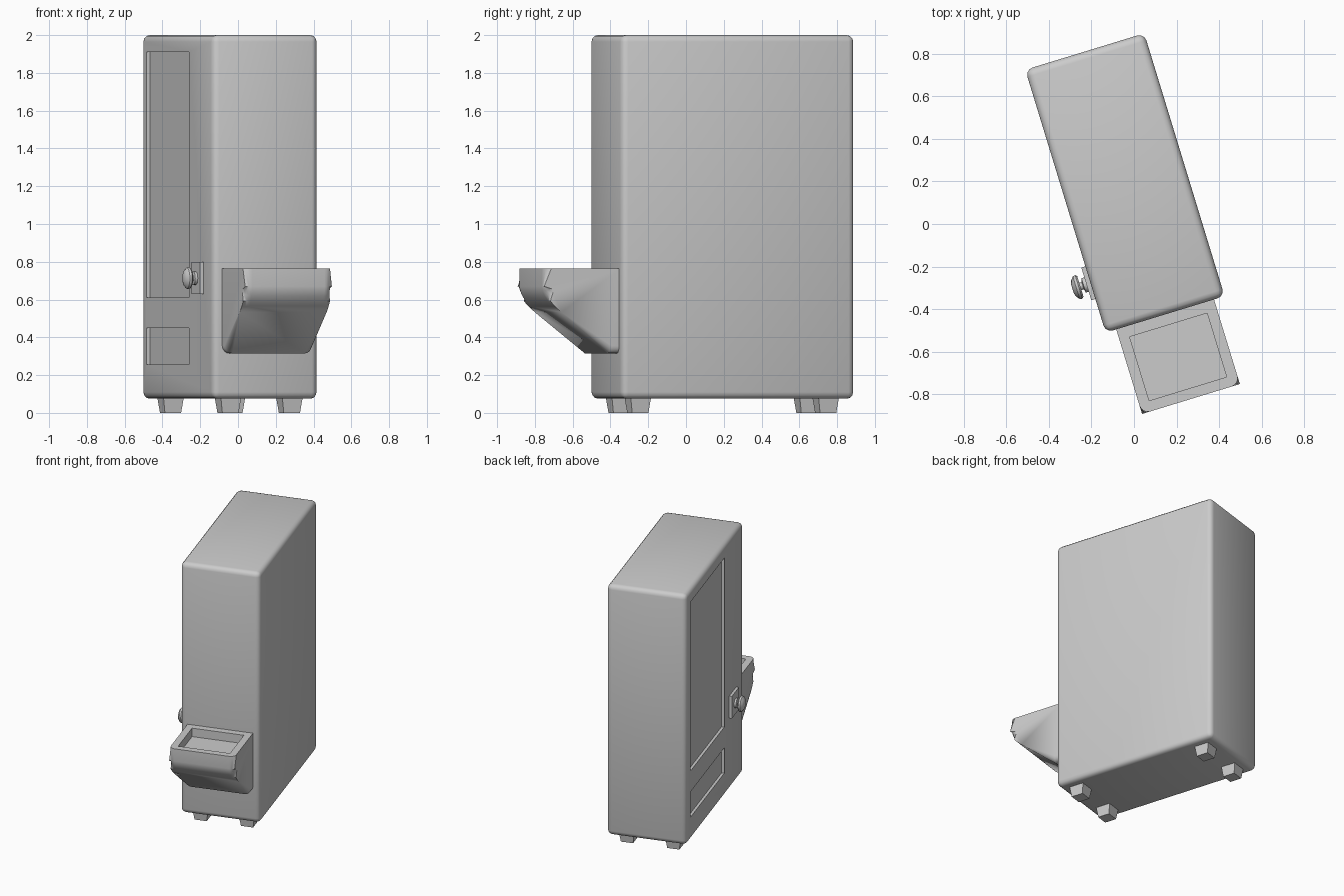
import bpy, bmesh, math
from mathutils import Matrix

if "Cube" in bpy.data.objects:
    bpy.data.objects.remove(bpy.data.objects["Cube"])

# The whole machine is turned 17 degrees about z
FRAME = Matrix.Translation((-0.0425, 0.1925, 0)) @ Matrix.Rotation(math.radians(17), 4, 'Z')
W, L = 0.292, 0.645          # half width and half length of the body


def finish(bm, name, smooth=True):
    bmesh.ops.recalc_face_normals(bm, faces=bm.faces)
    me = bpy.data.meshes.new(name)
    bm.to_mesh(me)
    bm.free()
    ob = bpy.data.objects.new(name, me)
    bpy.context.collection.objects.link(ob)
    ob.matrix_world = FRAME
    if smooth:
        activate(ob)
        bpy.ops.object.shade_smooth_by_angle(angle=math.radians(35))
    return ob


def activate(ob):
    bpy.ops.object.select_all(action='DESELECT')
    ob.select_set(True)
    bpy.context.view_layer.objects.active = ob


def box(name, lo, hi, bevel=0, segments=3, taper=1, smooth=True):
    bm = bmesh.new()
    bmesh.ops.create_cube(bm, size=1)
    for v in bm.verts:
        k = taper if v.co.z < 0 else 1
        for i in range(3):
            f = v.co[i] * (k if i < 2 else 1)
            v.co[i] = (lo[i] + hi[i]) / 2 + f * (hi[i] - lo[i])
    if bevel:
        bmesh.ops.bevel(bm, geom=bm.edges[:], offset=bevel, segments=segments,
                        profile=0.5, affect='EDGES')
    return finish(bm, name, smooth)


def cut(ob, lo, hi):
    cutter = box("cutter", lo, hi, smooth=False)
    cutter.hide_render = True
    mod = ob.modifiers.new("recess", 'BOOLEAN')
    mod.object = cutter
    mod.operation = 'DIFFERENCE'
    mod.solver = 'EXACT'
    activate(ob)
    bpy.ops.object.modifier_move_to_index(modifier=mod.name, index=0)
    bpy.ops.object.modifier_apply(modifier=mod.name)
    bpy.data.objects.remove(cutter)


# Cabinet with two recessed side panels
body = box("cabinet", (-W, -L, 0.075), (W, L, 2.0), bevel=0.035)
for z0, z1 in ((0.61, 1.91), (0.255, 0.45)):
    cut(body, (-W - 0.1, -0.21, z0), (-W + 0.02, 0.558, z1))

# Dispensing tray: side profile (y, z) extruded across the width
a, b, c = (-1.06, 0.67), (-1.06, 0.61), (-0.965, 0.533)
bend = [tuple((1 - t)**2 * a[i] + 2 * t * (1 - t) * b[i] + t * t * c[i] for i in (0, 1))
        for t in (0, 0.2, 0.4, 0.6, 0.8, 1)]
profile = [(-L + 0.01, 0.765), (-1.06, 0.765)] + bend + [(-0.70, 0.315), (-L + 0.01, 0.315)]
bm = bmesh.new()
rings = [[bm.verts.new((x, y, z)) for y, z in profile] for x in (-0.24, 0.24)]
n = len(profile)
for i in range(n):
    j = (i + 1) % n
    bm.faces.new((rings[0][i], rings[0][j], rings[1][j], rings[1][i]))
for r in rings:
    bm.faces.new(r)
sides = [bm.edges.get((r[i], r[i + 1])) for r in rings for i in range(1, n - 1)]
bmesh.ops.bevel(bm, geom=sides, offset=0.04, segments=4, profile=0.5, affect='EDGES')
tray = finish(bm, "tray")
cut(tray, (-0.19, -1.01, 0.70), (0.19, -0.697, 0.9))

# Four tapered feet
for sx, side in ((-1, "left"), (1, "right")):
    for sy, end in ((-1, "front"), (1, "back")):
        x, y = 0.17 * sx, 0.52 * sy
        box(f"{end}_{side}_foot", (x - 0.056, y - 0.056, 0), (x + 0.056, y + 0.056, 0.08),
            taper=0.8, smooth=False)

# Knob plate on the side
box("knob_plate", (-W - 0.02, -0.48, 0.63), (-W + 0.01, -0.32, 0.80), smooth=False)

# Knob turned around an axis pointing out of the side (radius, distance out)
lathe = [(0.035, 0.01), (0.035, 0.034), (0.018, 0.038), (0.018, 0.052), (0.05, 0.05),
         (0.058, 0.058), (0.056, 0.07), (0.04, 0.083), (0.02, 0.089)]
bm = bmesh.new()
N = 16
rows = [[bm.verts.new((-W - d, -0.403 + r * math.cos(2 * math.pi * k / N),
                       0.713 + r * math.sin(2 * math.pi * k / N))) for k in range(N)]
        for r, d in lathe]
for p, q in zip(rows, rows[1:]):
    for k in range(N):
        m = (k + 1) % N
        bm.faces.new((p[k], p[m], q[m], q[k]))
bm.faces.new(rows[0])
bm.faces.new(rows[-1])
finish(bm, "knob")
